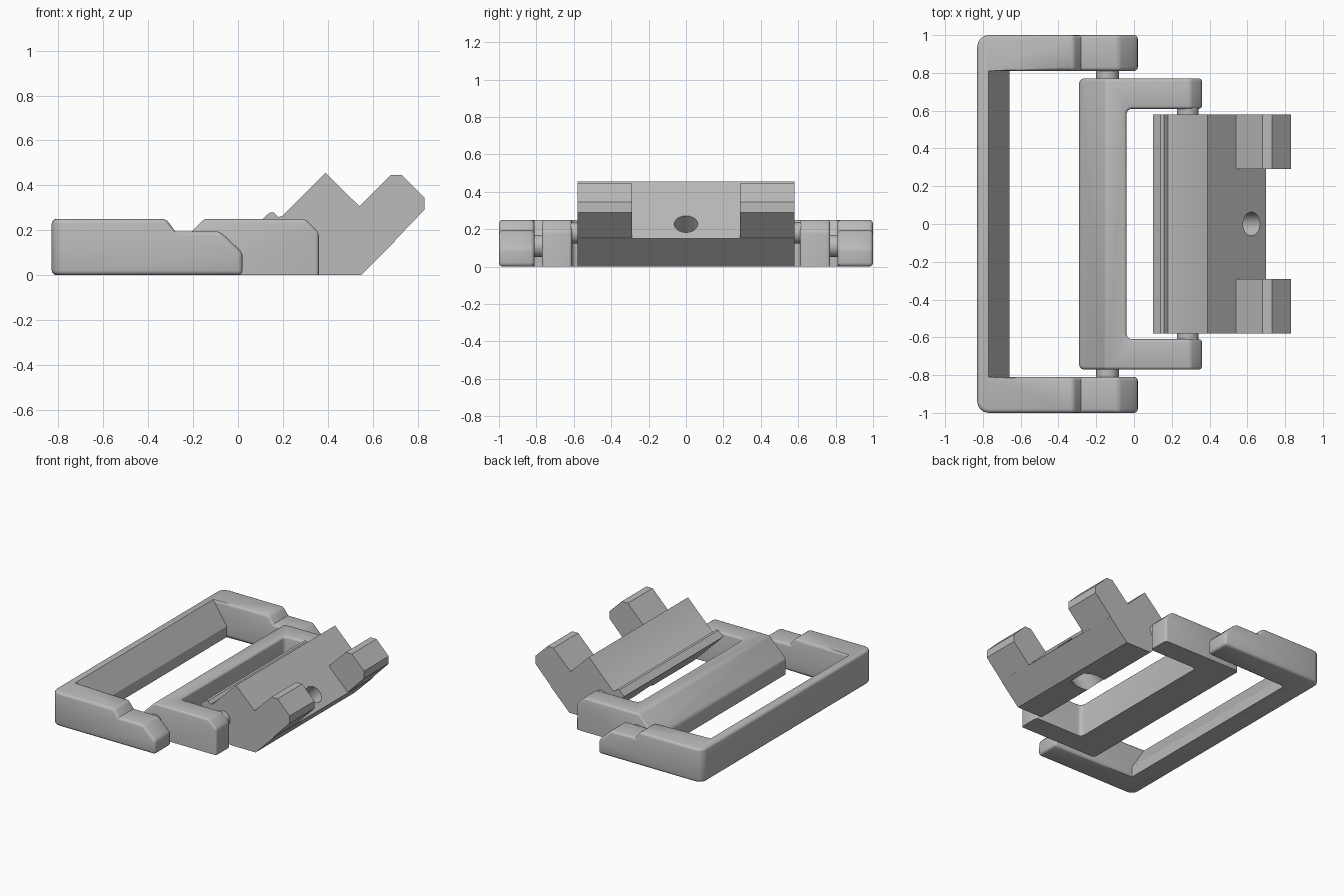
import bpy, bmesh, math
from mathutils import Vector

default = bpy.data.objects.get("Cube")
if default:
    bpy.data.objects.remove(default, do_unlink=True)

grey = bpy.data.materials.new("plain grey")
grey.use_nodes = True
colour = (0.5, 0.5, 0.5, 1)
grey.diffuse_color = colour
grey.node_tree.nodes["Principled BSDF"].inputs["Base Color"].default_value = colour


def add_object(name, bm):
    bmesh.ops.recalc_face_normals(bm, faces=bm.faces)
    mesh = bpy.data.meshes.new(name)
    bm.to_mesh(mesh)
    bm.free()
    mesh.materials.append(grey)
    obj = bpy.data.objects.new(name, mesh)
    bpy.context.collection.objects.link(obj)
    return obj


def prism(name, profile, y0, y1, round_x=None, radius=0.0):
    """Extrude an x-z profile along y, optionally rounding upright corners at round_x."""
    bm = bmesh.new()
    face = bm.faces.new([bm.verts.new((x, y0, z)) for x, z in profile])
    new = bmesh.ops.extrude_face_region(bm, geom=[face])["geom"]
    moved = [v for v in new if isinstance(v, bmesh.types.BMVert)]
    bmesh.ops.translate(bm, verts=moved, vec=(0, y1 - y0, 0))
    bmesh.ops.recalc_face_normals(bm, faces=bm.faces)
    if round_x is not None:
        upright = [e for e in bm.edges
                   if all(abs(v.co.x - round_x) < 0.001 for v in e.verts)
                   and abs(e.verts[0].co.y - e.verts[1].co.y) < 0.001]
        bmesh.ops.bevel(bm, geom=upright, offset=radius, segments=4,
                        profile=0.5, affect='EDGES')
    return add_object(name, bm)


def cylinder(name, start, end, radius):
    start, end = Vector(start), Vector(end)
    axis = end - start
    bm = bmesh.new()
    bmesh.ops.create_cone(bm, cap_ends=True, segments=32, radius1=radius,
                          radius2=radius, depth=axis.length)
    obj = add_object(name, bm)
    turn = axis.to_track_quat('Z', 'Y').to_matrix().to_4x4()
    obj.data.transform(turn)
    obj.data.transform(turn.Translation((start + end) / 2))
    return obj


def activate(obj):
    bpy.ops.object.select_all(action='DESELECT')
    obj.select_set(True)
    bpy.context.view_layer.objects.active = obj


def cut(obj, cutter):
    cutter.hide_render = True
    mod = obj.modifiers.new("cut", 'BOOLEAN')
    mod.operation = 'DIFFERENCE'
    mod.solver = 'EXACT'
    mod.object = cutter
    activate(obj)
    bpy.ops.object.modifier_apply(modifier=mod.name)
    bpy.data.objects.remove(cutter, do_unlink=True)


def round_edges(obj, offset, keep_sharp):
    """Round the outward edges, except where keep_sharp(edge) is true."""
    bm = bmesh.new()
    bm.from_mesh(obj.data)
    bmesh.ops.remove_doubles(bm, verts=bm.verts, dist=0.0005)
    edges = [e for e in bm.edges if e.is_manifold and e.is_convex
             and e.calc_face_angle(0) > math.radians(30) and not keep_sharp(e)]
    bmesh.ops.bevel(bm, geom=edges, offset=offset, segments=3, profile=0.5,
                    affect='EDGES', clamp_overlap=True)
    bm.to_mesh(obj.data)
    bm.free()


# Large outer frame: stepped arms and a bar with a sloped inner face
outer = prism("outer_frame",
              [(-.83, 0), (.02, 0), (.02, .10), (-.08, .195), (-.28, .195),
               (-.32, .25), (-.83, .25)], -1, 1, -.83, .06)
cut(outer, prism("outer_opening",
                 [(-.66, -.1), (.2, -.1), (.2, .4), (-.867, .4), (-.66, .08)],
                 -.81, .81))
round_edges(outer, .02, lambda e: all(v.co.x < -.6 and abs(v.co.y) < .815
                                      for v in e.verts))

# Middle frame: wedge-fronted bar with two short arms
middle = prism("middle_frame",
               [(-.29, 0), (.36, 0), (.36, .19), (.30, .25), (-.15, .25),
                (-.29, .11)], -.77, .77, -.29, .025)
cut(middle, prism("middle_opening", [(-.04, -.1), (.6, -.1), (.6, .4), (-.04, .4)],
                  -.61, .61, -.04, .03))
round_edges(middle, .015, lambda e: all(v.co.z < .001 for v in e.verts))

# Clamp block with a raised lip and a ridge
clamp = prism("clamp_block",
              [(.55, 0), (.70, .15), (.39, .455), (.20, .265), (.18, .258),
               (.16, .278), (.14, .278), (.10, .24), (.34, 0)], -.58, .58)

# Screw hole with a wider recess underneath
cut(clamp, cylinder("screw_hole", (.72, 0, .325), (.30, 0, -.095), .063))
cut(clamp, cylinder("screw_recess", (.45, 0, .055), (.30, 0, -.095), .10))

parts = [outer, middle, clamp]

# Mirrored hooks and hinge pins
for side, label in ((1, "left"), (-1, "right")):
    parts.append(prism(label + "_hook",
                       [(.54, .305), (.68, .445), (.73, .445), (.83, .345),
                        (.83, .29), (.695, .15)], side * .29, side * .58))
    parts.append(cylinder(label + "_outer_pin", (-.14, side * .74, .11),
                          (-.14, side * .84, .11), .06))
    parts.append(cylinder(label + "_inner_pin", (.285, side * .55, .18),
                          (.285, side * .64, .18), .057))

for part in parts:
    activate(part)
    bpy.ops.object.shade_smooth_by_angle(angle=math.radians(32))
